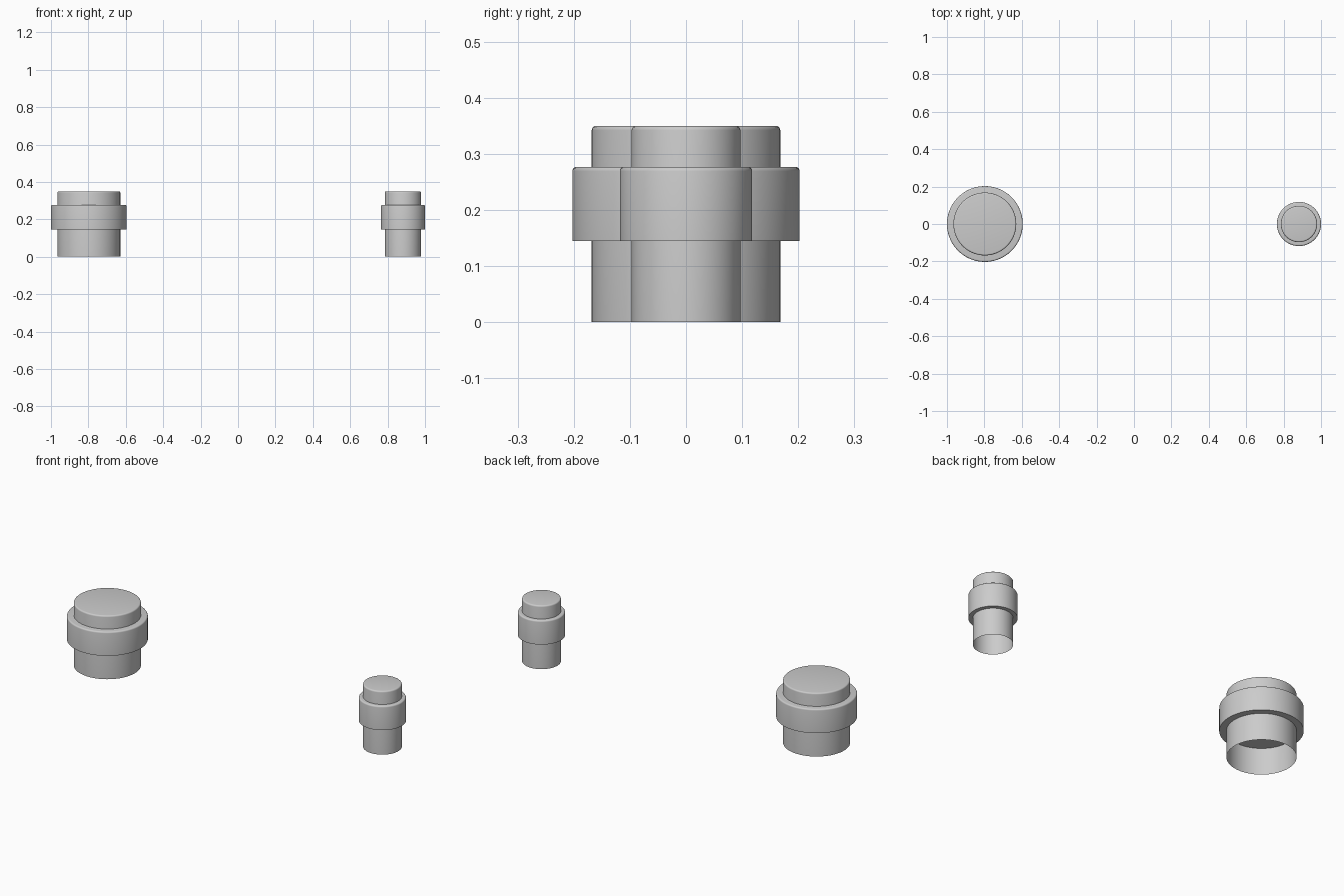
import bpy, bmesh, math

cube = bpy.data.objects.get("Cube")
if cube:
    bpy.data.objects.remove(cube, do_unlink=True)

grey = bpy.data.materials.new("light grey")
grey.use_nodes = True
colour = (0.6, 0.6, 0.6, 1)
grey.diffuse_color = colour
grey.node_tree.nodes["Principled BSDF"].inputs["Base Color"].default_value = colour


def cylinder(name, x, radius, z0, z1, open_bottom, bevel=0.008, steps=4, sides=96):
    """Upright cylinder with a rounded top rim; the bottom may be left open."""
    bm = bmesh.new()
    bmesh.ops.create_cone(bm, cap_ends=True, segments=sides,
                          radius1=radius, radius2=radius, depth=z1 - z0)
    bmesh.ops.translate(bm, verts=bm.verts, vec=(0, 0, (z0 + z1) / 2))
    if open_bottom:
        bottom = [f for f in bm.faces if f.normal.z < -0.9]
        bmesh.ops.delete(bm, geom=bottom, context='FACES_ONLY')
    rim = [e for e in bm.edges if all(v.co.z > z1 - 1e-4 for v in e.verts)]
    bmesh.ops.bevel(bm, geom=rim, offset=bevel, segments=steps,
                    profile=0.5, affect='EDGES')
    mesh = bpy.data.meshes.new(name)
    bm.to_mesh(mesh)
    bm.free()
    mesh.materials.append(grey)
    obj = bpy.data.objects.new(name, mesh)
    obj.location.x = x
    bpy.context.collection.objects.link(obj)
    bpy.ops.object.select_all(action='DESELECT')
    obj.select_set(True)
    bpy.context.view_layer.objects.active = obj
    bpy.ops.object.shade_smooth_by_angle(angle=math.radians(35))


# Each stud: a hollow sleeve open below, with a solid collar around it
for size, x, sleeve_r, collar_r in (("large", -0.7975, 0.168, 0.2025),
                                    ("small", 0.882, 0.097, 0.118)):
    cylinder(size + "_sleeve", x, sleeve_r, 0, 0.35, True)
    cylinder(size + "_collar", x, collar_r, 0.145, 0.277, False)
